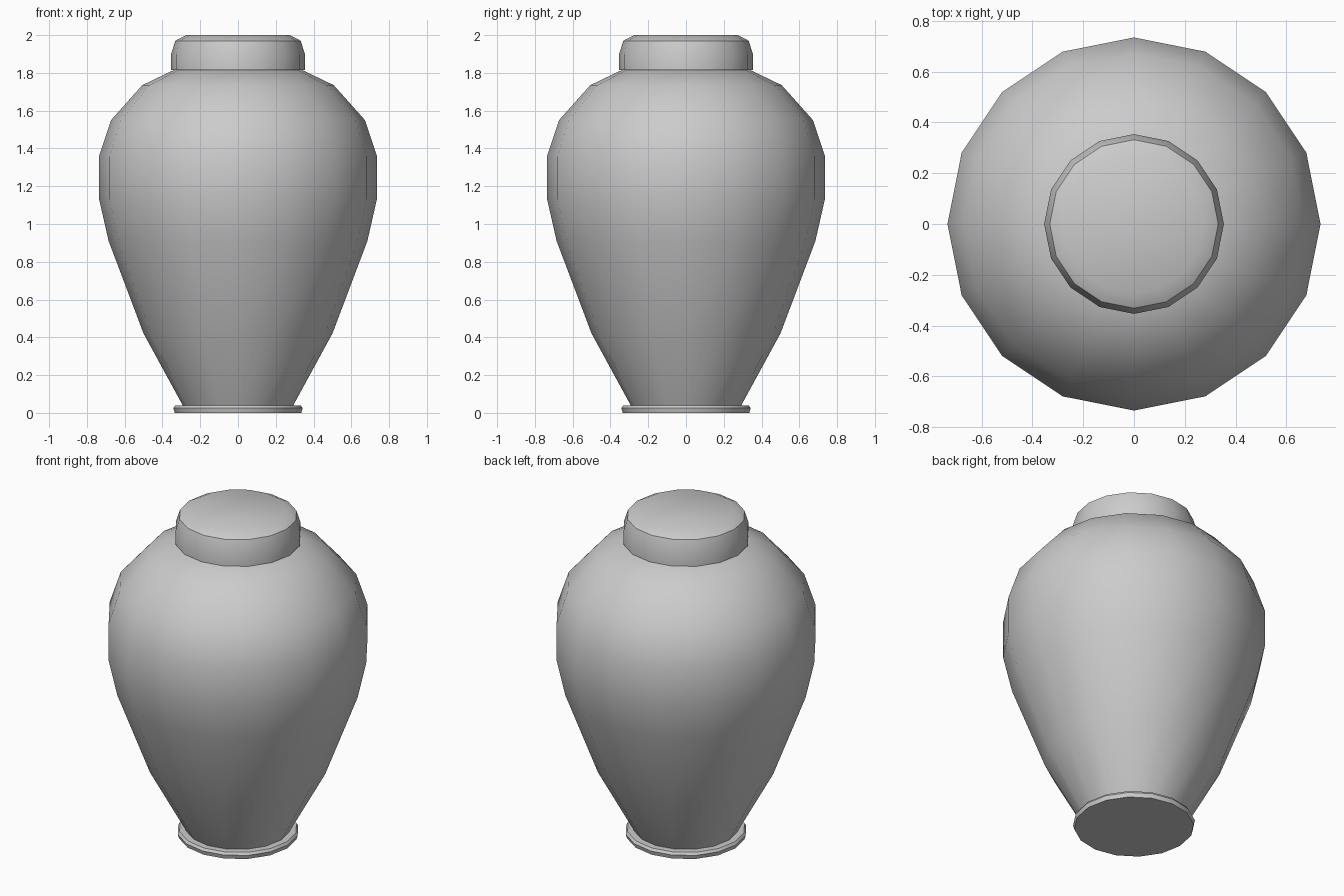
import bpy, bmesh, math

if "Cube" in bpy.data.objects:
    bpy.data.objects.remove(bpy.data.objects["Cube"])

SIDES = 16


def lathe(name, profile):
    """Revolve (radius, z) points, bottom to top, into a closed solid."""
    bm = bmesh.new()
    rings = [[bm.verts.new((r * math.cos(2 * math.pi * i / SIDES),
                            r * math.sin(2 * math.pi * i / SIDES), z))
              for i in range(SIDES)] for r, z in profile]
    for low, high in zip(rings, rings[1:]):
        for i in range(SIDES):
            j = (i + 1) % SIDES
            bm.faces.new((low[i], low[j], high[j], high[i]))
    bm.faces.new(rings[0][::-1])
    bm.faces.new(rings[-1])
    mesh = bpy.data.meshes.new(name)
    bm.to_mesh(mesh)
    bm.free()
    obj = bpy.data.objects.new(name, mesh)
    bpy.context.collection.objects.link(obj)
    bpy.ops.object.select_all(action='DESELECT')
    obj.select_set(True)
    bpy.context.view_layer.objects.active = obj
    bpy.ops.object.shade_smooth_by_angle(angle=math.radians(36))
    return obj


# Foot ring
lathe("foot", [(0.335, 0), (0.342, 0.025), (0.332, 0.04), (0.28, 0.04)])

# Shouldered body
lathe("body", [(0.29, 0.035), (0.50, 0.42), (0.685, 0.91), (0.735, 1.13),
               (0.735, 1.36), (0.672, 1.55), (0.507, 1.735), (0.33, 1.82)])

# Collar-shaped lid with a slightly domed top
lathe("lid", [(0.354, 1.815), (0.354, 1.90), (0.332, 1.97), (0.275, 2.0)])
